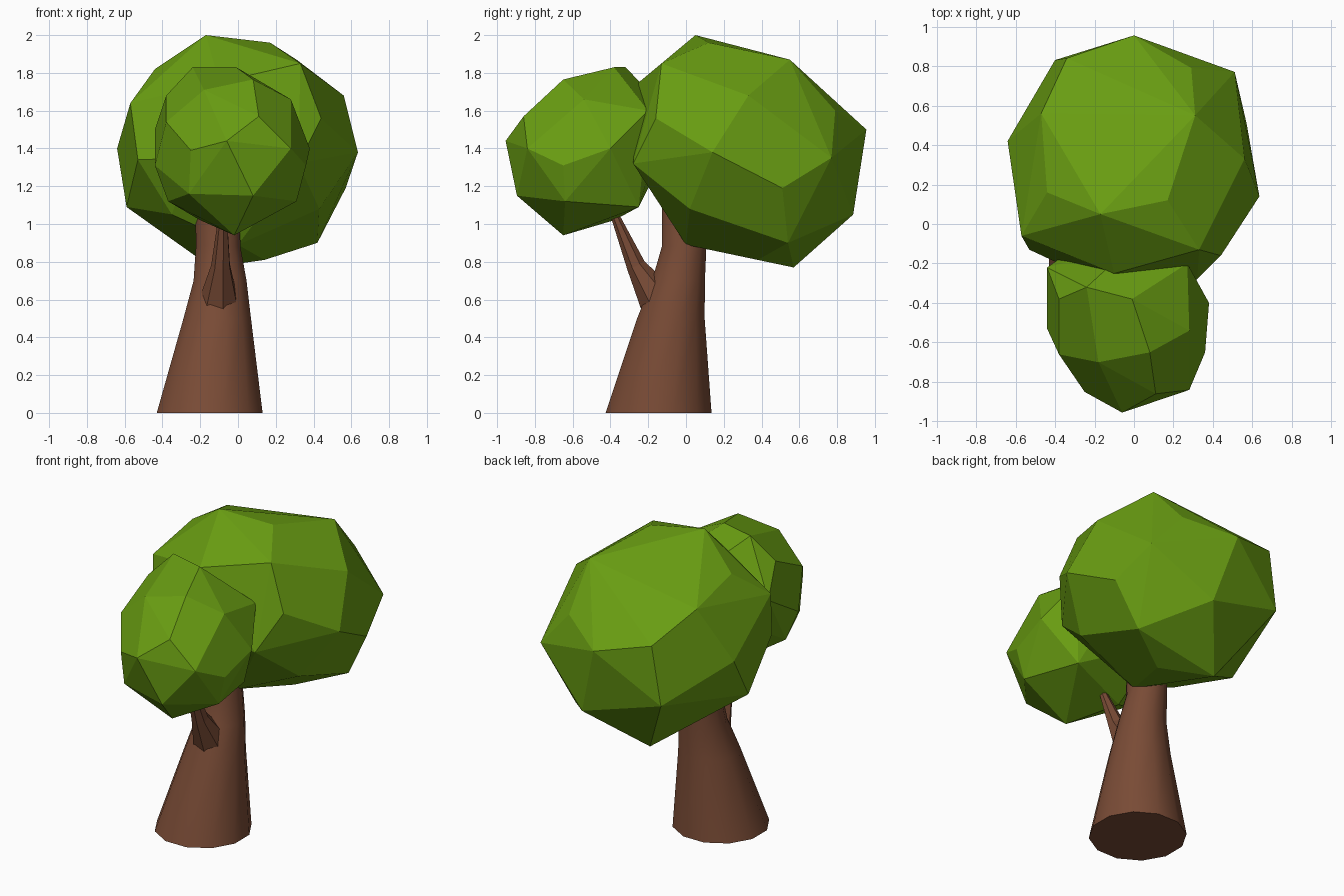
import bpy
import bmesh
import math
from mathutils import Vector

if "Cube" in bpy.data.objects:
    bpy.data.objects.remove(bpy.data.objects["Cube"], do_unlink=True)


def make_material(name, color):
    material = bpy.data.materials.new(name)
    material.use_nodes = True
    material.diffuse_color = color
    material.node_tree.nodes["Principled BSDF"].inputs["Base Color"].default_value = color
    return material


leaf_green = make_material("leaf green", (0.14, 0.335, 0.006, 1))
bark_brown = make_material("bark brown", (0.19, 0.07, 0.036, 1))


def finish(name, bm, material):
    """Turn the bmesh into a named object with one colour."""
    bmesh.ops.recalc_face_normals(bm, faces=bm.faces[:])
    mesh = bpy.data.meshes.new(name)
    bm.to_mesh(mesh)
    bm.free()
    mesh.materials.append(material)
    obj = bpy.data.objects.new(name, mesh)
    bpy.context.collection.objects.link(obj)
    return obj


def leaf_clump(name, corners):
    """Chunky faceted clump: the convex skin around a few corner points."""
    bm = bmesh.new()
    for corner in corners:
        bm.verts.new(corner)
    skin = bmesh.ops.convex_hull(bm, input=bm.verts[:])
    inside = [v for v in skin["geom_interior"] if isinstance(v, bmesh.types.BMVert)]
    bmesh.ops.delete(bm, geom=inside, context="VERTS")
    bmesh.ops.dissolve_limit(bm, angle_limit=math.radians(6),
                             verts=bm.verts[:], edges=bm.edges[:])
    return finish(name, bm, leaf_green)


def tapered_limb(name, stations, sides, tilted):
    """Loft rings given as (centre, radius); tilted rings follow the path."""
    bm = bmesh.new()
    rings = []
    for i, (centre, radius) in enumerate(stations):
        before = Vector(stations[max(i - 1, 0)][0])
        after = Vector(stations[min(i + 1, len(stations) - 1)][0])
        axis = (after - before).normalized() if tilted else Vector((0, 0, 1))
        turn = Vector((0, 0, 1)).rotation_difference(axis)
        ring = []
        for k in range(sides):
            angle = math.tau * (k + 0.5) / sides
            offset = Vector((math.cos(angle), math.sin(angle), 0)) * radius
            ring.append(bm.verts.new(Vector(centre) + turn @ offset))
        rings.append(ring)
    for low, high in zip(rings, rings[1:]):
        for k in range(sides):
            n = (k + 1) % sides
            bm.faces.new((low[k], low[n], high[n], high[k]))
    bm.faces.new(rings[0][::-1])
    bm.faces.new(rings[-1])
    return finish(name, bm, bark_brown)


# Trunk: flared foot, leaning slightly back, smooth sides
trunk = tapered_limb("trunk", [
    ((-.15, -.145, 0), .29),
    ((-.11, -.08, .5), .185),
    ((-.095, -.04, .7), .145),
    ((-.105, -.01, .88), .122),
    ((-.11, -.01, 1.15), .12),
], sides=12, tilted=False)
bpy.ops.object.select_all(action="DESELECT")
trunk.select_set(True)
bpy.context.view_layer.objects.active = trunk
bpy.ops.object.shade_smooth_by_angle(angle=math.radians(45))

# Side branch carrying the small clump
tapered_limb("branch", [
    ((-.1, -.15, .6), .105),
    ((-.09, -.265, .78), .052),
    ((-.08, -.37, 1.03), .025),
    ((-.07, -.44, 1.2), .02),
], sides=7, tilted=True)

# Large rear clump
leaf_clump("large_leaf_clump", [
    # crown top
    (-.17, .05, 2), (.17, .12, 1.96), (.33, -.13, 1.85), (.31, .55, 1.87),
    (-.44, .16, 1.82), (-.47, .56, 1.75), (-.1, -.25, 1.75),
    # upper and middle sides
    (.56, .33, 1.68), (.44, -.16, 1.56), (.635, .14, 1.38), (.51, .77, 1.35),
    (.29, .79, 1.6), (0, .955, 1.5), (-.34, .84, 1.58), (-.57, -.06, 1.64),
    (-.64, .42, 1.4), (-.53, -.13, 1.34), (.32, -.28, 1.32), (-.25, -.26, 1.35),
    # underside
    (.57, .51, 1.19), (.13, .885, 1.05), (-.4, .83, 1.2), (-.59, .2, 1.09),
    (.43, .02, 1.08), (.42, .54, .9), (.14, .38, .81), (-.14, .57, .77),
    (0, 0, .89), (-.35, -.06, 1.05),
])

# Small front clump
leaf_clump("small_leaf_clump", [
    # crown top
    (-.24, -.32, 1.83), (-.01, -.38, 1.83), (.08, -.65, 1.765),
    (-.18, -.7, 1.71), (.28, -.54, 1.66), (-.38, -.38, 1.68),
    # sides
    (.11, -.86, 1.57), (-.06, -.955, 1.44), (.28, -.84, 1.4),
    (.36, -.65, 1.31), (.38, -.4, 1.4), (-.25, -.85, 1.39),
    (-.38, -.66, 1.54), (-.44, -.53, 1.31), (-.44, -.22, 1.5),
    (.27, -.2, 1.6), (-.3, -.12, 1.35), (0, -.1, 1.6),
    # underside
    (.08, -.895, 1.15), (-.26, -.8, 1.16), (.31, -.64, 1.12),
    (-.02, -.65, .94), (-.37, -.5, 1.12), (-.2, -.38, 1.02),
    (.22, -.25, 1.09),
])
